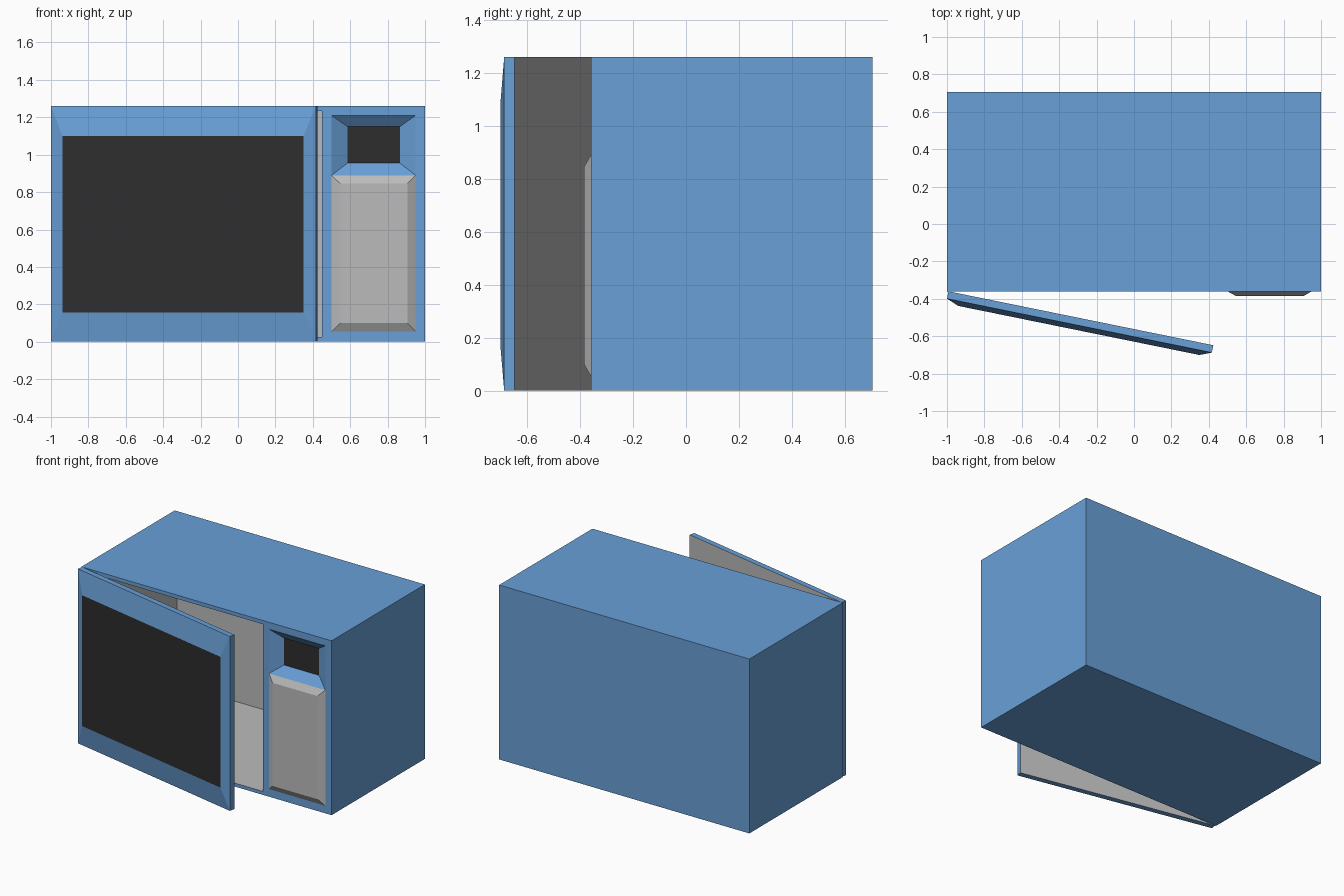
import bpy, bmesh, math

if "Cube" in bpy.data.objects:
    bpy.data.objects.remove(bpy.data.objects["Cube"])


def material(name, r, g, b):
    m = bpy.data.materials.new(name)
    m.diffuse_color = (r, g, b, 1)
    m.use_nodes = True
    m.node_tree.nodes["Principled BSDF"].inputs["Base Color"].default_value = m.diffuse_color
    return m


MATS = [material("blue_paint", 0.14, 0.35, 0.68),
        material("dark_glass", 0.027, 0.027, 0.027),
        material("grey_lining", 0.5, 0.5, 0.5)]
BLUE, DARK, GREY = 0, 1, 2


def loft(name, sections, mats):
    """Join rectangles (y, x0, x1, z0, z1); mats = back cap, each side band, front cap."""
    bm = bmesh.new()
    rings = [[bm.verts.new((x, y, z)) for x, z in ((x0, z0), (x1, z0), (x1, z1), (x0, z1))]
             for y, x0, x1, z0, z1 in sections]
    bm.faces.new(rings[0]).material_index = mats[0]
    for a, b, m in zip(rings, rings[1:], mats[1:]):
        for i in range(4):
            j = (i + 1) % 4
            bm.faces.new((a[i], a[j], b[j], b[i])).material_index = m
    bm.faces.new(rings[-1]).material_index = mats[-1]
    bmesh.ops.recalc_face_normals(bm, faces=bm.faces)
    me = bpy.data.meshes.new(name)
    bm.to_mesh(me)
    bm.free()
    for m in MATS:
        me.materials.append(m)
    ob = bpy.data.objects.new(name, me)
    bpy.context.collection.objects.link(ob)
    return ob


FRONT, BACK, TOP = -0.36, 0.705, 1.26

# Casing
body = loft("casing", [(BACK, -1, 1, 0, TOP), (FRONT, -1, 1, 0, TOP)], [BLUE] * 3)

# Cooking cavity and tapered display recess, cut from the casing
cavity = loft("cavity_cutter", [(0.68, -0.965, 0.45, 0.025, 1.233),
                                (FRONT - 0.05, -0.965, 0.45, 0.025, 1.233)], [GREY] * 3)
recess = loft("display_cutter", [(FRONT + 0.05, 0.585, 0.865, 0.955, 1.15),
                                 (FRONT - 0.05, 0.415, 1.035, 0.825, 1.27)], [DARK, BLUE, BLUE])
for cutter in (cavity, recess):
    mod = body.modifiers.new(cutter.name, "BOOLEAN")
    mod.object = cutter
    mod.operation = "DIFFERENCE"
    mod.solver = "EXACT"

# Bake the cuts and discard the cutters
deps = bpy.context.evaluated_depsgraph_get()
baked = bpy.data.meshes.new_from_object(body.evaluated_get(deps))
body.modifiers.clear()
body.data = baked
for cutter in (cavity, recess):
    bpy.data.objects.remove(cutter)

# Raised keypad
loft("keypad", [(FRONT, 0.5, 0.95, 0.055, 0.89),
                (FRONT - 0.026, 0.547, 0.905, 0.1, 0.845)], [GREY] * 3)

# Door, swung open on its left edge, with a bevelled frame around dark glass
W = 1.445
door = loft("door", [(0, 0, W, 0, TOP), (-0.04, 0, W, 0, TOP),
                     (-0.066, 0.067, W - 0.062, 0.155, 1.1)], [GREY, BLUE, BLUE, DARK])
door.location = (-0.992, FRONT, 0)
door.rotation_euler.z = math.radians(-11.5)
